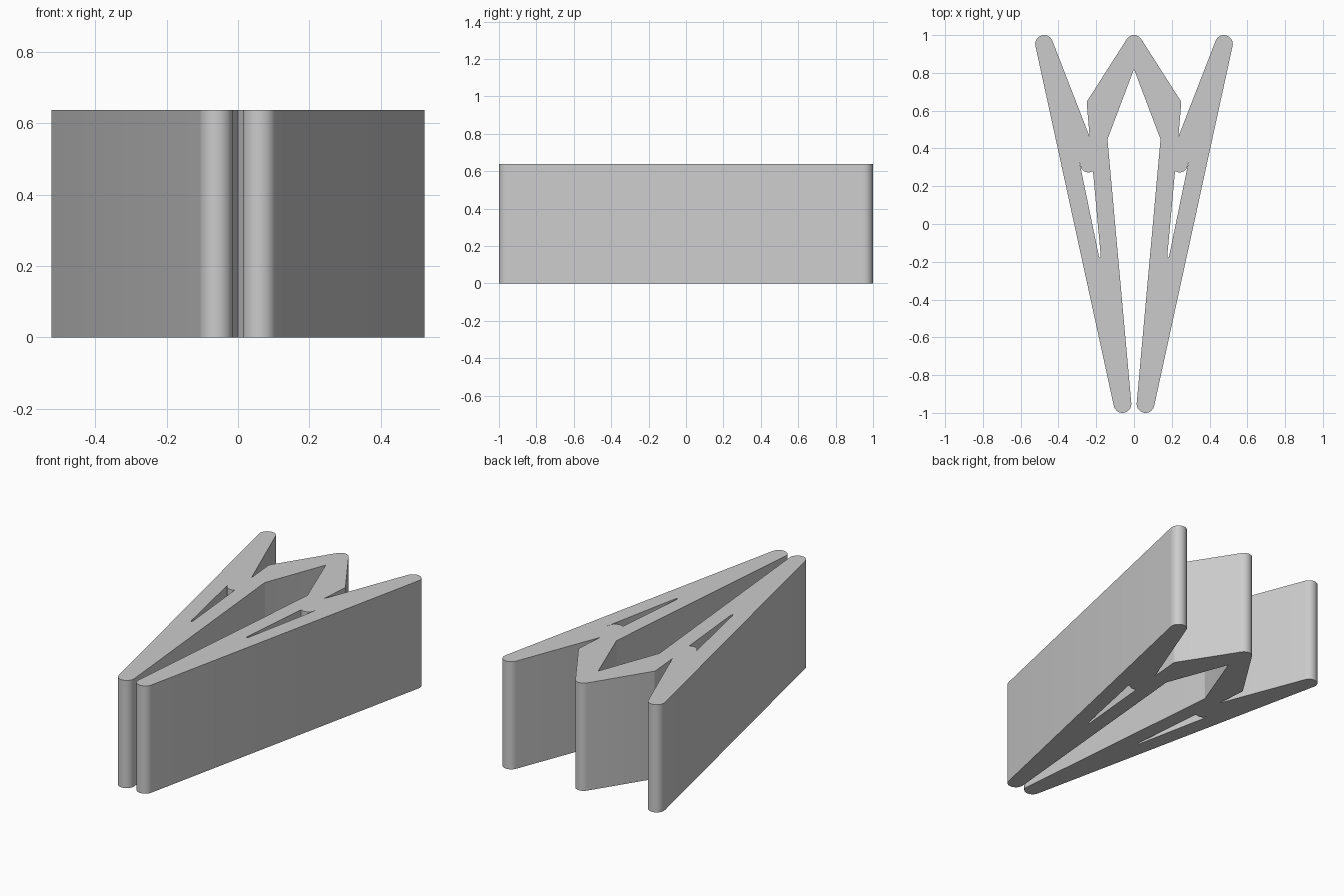
import bpy, bmesh
from math import sin, cos, radians

HEIGHT = 0.637

cube = bpy.data.objects.get("Cube")
if cube:
    bpy.data.objects.remove(cube, do_unlink=True)

# Plain grey plastic
grey = bpy.data.materials.new("grey plastic")
grey.use_nodes = True
grey.diffuse_color = (0.6, 0.6, 0.6, 1)
grey.node_tree.nodes["Principled BSDF"].inputs["Base Color"].default_value = (0.6, 0.6, 0.6, 1)


def arc(x, y, r, start, end, steps):
    """Points on a circle, from one angle to another in degrees."""
    angles = [radians(start + (end - start) * i / steps) for i in range(steps + 1)]
    return [(x + r * cos(a), y + r * sin(a)) for a in angles]


def mirror(points):
    return [(-x, y) for x, y in reversed(points)]


# Left half of the outline, from the spring's outer bend to its inner corner
half = (
    arc(0, 0.955, 0.045, 90, 33, 6)              # spring bend
    + arc(0.225, 0.64, 0.025, 33, -4, 4)         # spring shoulder
    + [(0.235, 0.462)]                           # notch beside the handle
    + arc(0.476, 0.953, 0.047, 158, -12, 16)     # handle end
    + arc(0.061, -0.953, 0.047, -12, -185, 16)   # jaw tip
    + arc(0.115, 0.445, 0.025, -5, 20, 3)        # inner knee
    + [(0, 0.82)]                                # inner corner of the spring
)
outline = half + mirror(half[1:-1])

# Slot between the jaw and the handle, with the rounded stop at its top
slot = ([(0.176, -0.17), (0.217, 0.277)]
        + arc(0.241, 0.317, 0.044, -115, -28, 8)
        + [(0.288, 0.325), (0.186, -0.17), (0.181, -0.179)])

# Fill the outline around both slots and extrude it upwards
bm = bmesh.new()
edges = []
for loop in (outline, slot, mirror(slot)):
    verts = [bm.verts.new((x, y, 0)) for x, y in loop]
    edges += [bm.edges.new((v, verts[i - 1])) for i, v in enumerate(verts)]
bmesh.ops.triangle_fill(bm, edges=edges, use_beauty=True)
grown = bmesh.ops.extrude_face_region(bm, geom=bm.faces[:])
top = [g for g in grown["geom"] if isinstance(g, bmesh.types.BMVert)]
bmesh.ops.translate(bm, verts=top, vec=(0, 0, HEIGHT))
bmesh.ops.recalc_face_normals(bm, faces=bm.faces[:])

mesh = bpy.data.meshes.new("clip_body")
bm.to_mesh(mesh)
bm.free()
mesh.materials.append(grey)
clip = bpy.data.objects.new("clip_body", mesh)
bpy.context.collection.objects.link(clip)

# Smooth the rounded ends and keep the corners sharp
bpy.ops.object.select_all(action="DESELECT")
clip.select_set(True)
bpy.context.view_layer.objects.active = clip
bpy.ops.object.shade_smooth_by_angle(angle=radians(25))
